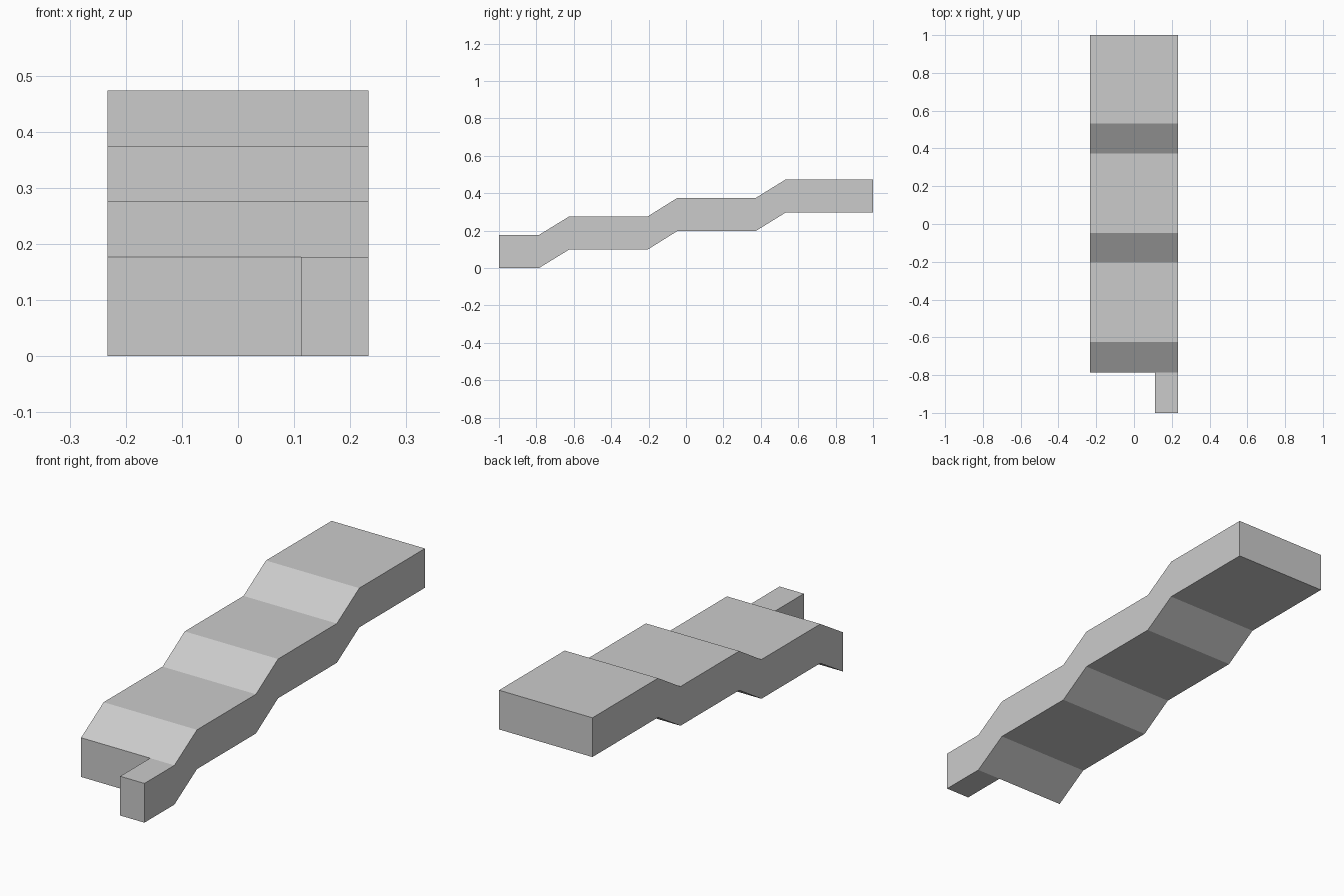
import bpy
import bmesh
from mathutils import Vector

# Remove the default cube
cube = bpy.data.objects.get("Cube")
if cube:
    bpy.data.objects.remove(cube, do_unlink=True)

HALF_WIDTH = 0.233
STUB_INNER = 0.112
THICKNESS = 0.177
RISE = 0.0987

# Side profile of the underside: (y, number of steps risen)
PROFILE = [(-0.786, 0), (-0.625, 1), (-0.205, 1), (-0.047, 2),
           (0.372, 2), (0.532, 3), (1.0, 3)]

# Single plain grey
grey = bpy.data.materials.new("plain grey")
grey.use_nodes = True
colour = (0.6, 0.6, 0.6, 1.0)
grey.diffuse_color = colour
grey.node_tree.nodes["Principled BSDF"].inputs["Base Color"].default_value = colour

bm = bmesh.new()

# Stepped ribbon, one row of vertices per profile point
rows = [[bm.verts.new((x, y, step * RISE)) for x in (-HALF_WIDTH, HALF_WIDTH)]
        for y, step in PROFILE]

# Narrow stub at the lower front, on the left side
inner = bm.verts.new((STUB_INNER, PROFILE[0][0], 0))
tip = [bm.verts.new((x, -1, 0)) for x in (STUB_INNER, HALF_WIDTH)]
bm.faces.new((tip[0], tip[1], rows[0][1], inner))

# Ramps and landings; the first ramp also meets the stub corner
bm.faces.new((rows[0][0], inner, rows[0][1], rows[1][1], rows[1][0]))
for near, far in zip(rows[1:], rows[2:]):
    bm.faces.new((near[0], near[1], far[1], far[0]))

# Thicken straight up into a closed slab
top = bmesh.ops.extrude_face_region(bm, geom=bm.faces[:], use_keep_orig=True)
bmesh.ops.translate(bm, vec=Vector((0, 0, THICKNESS)),
                    verts=[g for g in top["geom"] if isinstance(g, bmesh.types.BMVert)])
bmesh.ops.recalc_face_normals(bm, faces=bm.faces[:])

mesh = bpy.data.meshes.new("stepped_ramp")
bm.to_mesh(mesh)
bm.free()
mesh.materials.append(grey)
ramp = bpy.data.objects.new("stepped_ramp", mesh)
bpy.context.collection.objects.link(ramp)
